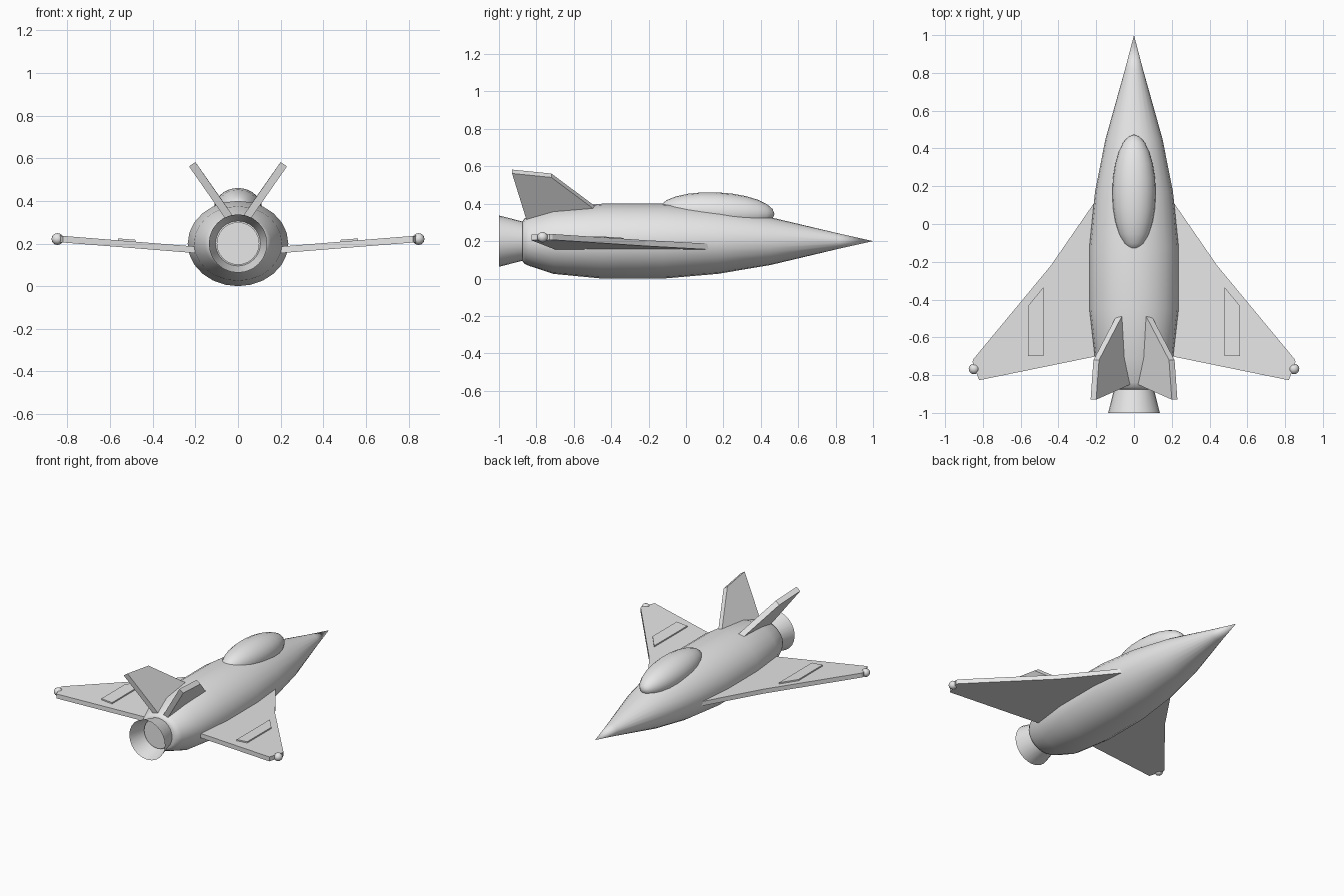
import bpy, bmesh, math
from mathutils import Vector

if "Cube" in bpy.data.objects:
    bpy.data.objects.remove(bpy.data.objects["Cube"])

grey = bpy.data.materials.new("light grey")
grey.diffuse_color = (0.8, 0.8, 0.8, 1)
grey.use_nodes = True
grey.node_tree.nodes["Principled BSDF"].inputs["Base Color"].default_value = grey.diffuse_color
AXIS = 0.2  # height of the body centreline


def make(name, bm, smooth=None, mirror=False):
    bmesh.ops.recalc_face_normals(bm, faces=bm.faces)
    me = bpy.data.meshes.new(name)
    bm.to_mesh(me)
    bm.free()
    me.materials.append(grey)
    ob = bpy.data.objects.new(name, me)
    bpy.context.collection.objects.link(ob)
    if mirror:
        ob.modifiers.new("mirror", "MIRROR").use_axis[0] = True
    if smooth:
        bpy.ops.object.select_all(action="DESELECT")
        ob.select_set(True)
        bpy.context.view_layer.objects.active = ob
        bpy.ops.object.shade_smooth_by_angle(angle=math.radians(smooth))
    return ob


def lathe(name, profile, sides, widen=1.0, cap=False):
    """Rings (y, radius) joined along the y axis; radius 0 gives a point."""
    bm = bmesh.new()
    rings = []
    for y, r in profile:
        if r == 0:
            rings.append([bm.verts.new((0, y, AXIS))] * sides)
        else:
            rings.append([bm.verts.new((widen * r * math.sin(a), y, AXIS + r * math.cos(a)))
                          for a in (2 * math.pi * i / sides for i in range(sides))])
    for p, q in zip(rings, rings[1:]):
        for i in range(sides):
            j = (i + 1) % sides
            bm.faces.new(dict.fromkeys((p[i], p[j], q[j], q[i])))
    if cap:
        bm.faces.new(rings[0])
    return make(name, bm, 40)


def slab(name, bottom, offset):
    """Flat plate: outline points pushed along an offset vector, mirrored in x."""
    bm = bmesh.new()
    lo = [bm.verts.new(p) for p in bottom]
    hi = [bm.verts.new(Vector(p) + Vector(offset)) for p in bottom]
    bm.faces.new(lo)
    bm.faces.new(hi)
    n = len(lo)
    for i in range(n):
        j = (i + 1) % n
        bm.faces.new((lo[i], lo[j], hi[j], hi[i]))
    return make(name, bm, mirror=True)


def ball(name, centre, size, segs, rings, tilt=0, mirror=False):
    """Ellipsoid with its poles along y."""
    bm = bmesh.new()
    bmesh.ops.create_uvsphere(bm, u_segments=segs, v_segments=rings, radius=1)
    for v in bm.verts:
        x, y, z = v.co.x * size[0], v.co.z * size[1], v.co.y * size[2]
        v.co = (centre[0] + x, centre[1] + y, centre[2] + z + tilt * y)
    return make(name, bm, 60, mirror)


# body
lathe("fuselage", [(-0.875, 0.105), (-0.865, 0.12), (-0.84, 0.132), (-0.71, 0.175), (-0.45, 0.2),
                   (-0.12, 0.2), (0.17, 0.175), (0.45, 0.128), (0.82, 0.04), (1, 0)], 24, 1.18, True)

# engine nozzle and the disc inside it
lathe("nozzle", [(-1, 0.137), (-0.87, 0.104)], 24)
lathe("burner_disc", [(-0.89, 0.1), (-0.875, 0.1)], 24, cap=True)

# cockpit canopy
ball("canopy", (0, 0.165, 0.357), (0.115, 0.308, 0.104), 20, 12, tilt=-0.04)


# wings, rising slightly to the tips
def wing_z(x):
    return 0.155 + 0.08 * (x - 0.2)


wing = [(0.15, 0.2), (0.44, -0.22), (0.85, -0.715), (0.855, -0.73), (0.82, -0.827), (0.15, -0.69)]
slab("wings", [(x, y, wing_z(x)) for x, y in wing], (0, 0, 0.031))

# raised panels on the wings
panel = [(0.48, -0.335), (0.562, -0.435), (0.562, -0.7), (0.48, -0.7)]
slab("wing_panels", [(x, y, wing_z(x) + 0.025) for x, y in panel], (0, 0, 0.015))

# wing tip lights
ball("tip_lights", (0.847, -0.767, 0.221), (0.028, 0.028, 0.028), 12, 8, mirror=True)

# canted tail fins
normal = Vector((0.819, 0, -0.574)) * 0.036
fin = [(0.215, -0.93, 0.572), (0.2, -0.72, 0.551), (0.085, -0.5, 0.387),
       (0.05, -0.435, 0.337), (0.02, -0.843, 0.292)]
slab("tail_fins", [Vector(p) - normal / 2 for p in fin], normal)
